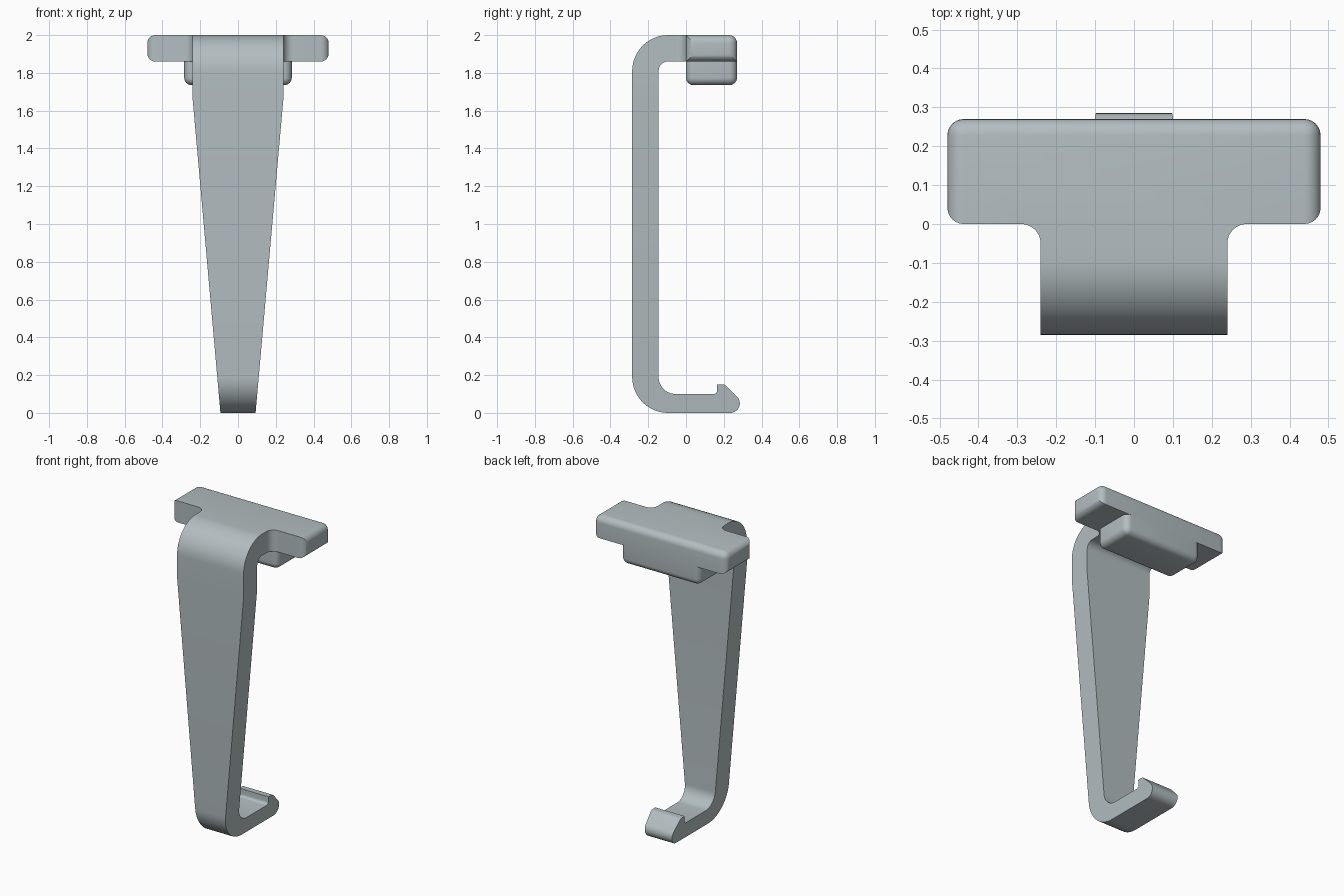
import bpy, bmesh, math

cube = bpy.data.objects.get("Cube")
if cube:
    bpy.data.objects.remove(cube, do_unlink=True)

# Single grey plastic material
COLOUR = (0.45, 0.51, 0.53, 1.0)
grey = bpy.data.materials.new("cool_grey_plastic")
grey.use_nodes = True
grey.diffuse_color = COLOUR
grey.node_tree.nodes["Principled BSDF"].inputs["Base Color"].default_value = COLOUR


def arc(cx, cy, r, start, end, n=10):
    """Points along a circular arc, angles in degrees."""
    angles = [math.radians(start + (end - start) * i / n) for i in range(n + 1)]
    return [(cx + r * math.cos(a), cy + r * math.sin(a)) for a in angles]


def prism(points, offset):
    """Closed prism from 3D outline points and an extrusion vector."""
    bm = bmesh.new()
    face = bm.faces.new([bm.verts.new(p) for p in points])
    new = bmesh.ops.extrude_face_region(bm, geom=[face])["geom"]
    bmesh.ops.translate(bm, vec=offset,
                        verts=[v for v in new if isinstance(v, bmesh.types.BMVert)])
    bmesh.ops.recalc_face_normals(bm, faces=bm.faces)
    return bm


def round_edges(bm, rule, radius):
    """Round every edge whose two end points satisfy the rule."""
    edges = [e for e in bm.edges if rule(e.verts[0].co, e.verts[1].co)]
    bmesh.ops.bevel(bm, geom=edges, offset=radius, segments=6, profile=0.5,
                    affect='EDGES', clamp_overlap=True)


def finish(bm, name):
    bmesh.ops.recalc_face_normals(bm, faces=bm.faces)
    mesh = bpy.data.meshes.new(name)
    bm.to_mesh(mesh)
    bm.free()
    mesh.materials.append(grey)
    obj = bpy.data.objects.new(name, mesh)
    bpy.context.collection.objects.link(obj)
    bpy.ops.object.select_all(action='DESELECT')
    obj.select_set(True)
    bpy.context.view_layer.objects.active = obj
    bpy.ops.object.shade_smooth_by_angle(angle=math.radians(25))
    return obj


# Tapered arm: side profile (y, z) with bent ends and a hooked foot
TAPER_TOP = 1.66
profile = (
    [(-0.05, 2.0)]
    + arc(-0.095, 1.81, 0.19, 90, 180, 14)          # outer top bend
    + arc(-0.095, 0.19, 0.19, 180, 270, 14)         # outer bottom bend
    + arc(0.235, 0.05, 0.05, 270, 405, 12)          # rounded hook nose
    + arc(0.195, 0.125, 0.026, 45, 90, 4)           # hook crest
    + [(0.165, 0.151)]
    + arc(0.147, 0.118, 0.018, 0, -90, 5)           # fillet behind hook
    + arc(-0.055, 0.19, 0.09, 270, 180, 10)         # inner bottom bend
    + arc(-0.095, 1.81, 0.05, 180, 90, 8)           # inner top bend
    + [(-0.05, 1.86)]
)
bm = prism([(-1, y, z) for y, z in profile], (2, 0, 0))
bmesh.ops.bisect_plane(bm, geom=bm.verts[:] + bm.edges[:] + bm.faces[:],
                       plane_co=(0, 0, TAPER_TOP), plane_no=(0, 0, 1))
for v in bm.verts:
    v.co.x *= 0.093 + 0.147 * min(v.co.z / TAPER_TOP, 1.0)
finish(bm, "tapered_arm")

# Crossbar: T-shaped plate with filleted neck
half = [(0.48, 0.27), (0.48, 0.0)] + arc(0.29, -0.05, 0.05, 90, 180, 8)
outline = half + [(-x, y) for x, y in reversed(half)]
bm = prism([(x, y, 1.86) for x, y in outline], (0, 0, 0.14))


def crossbar_edge(a, b):
    at_end = abs(a.x) > 0.479 and abs(b.x) > 0.479 and a.x * b.x > 0
    back_top = min(a.y, b.y) > 0.269 and min(a.z, b.z) > 1.99
    return at_end or back_top


round_edges(bm, crossbar_edge, 0.042)
finish(bm, "crossbar")

# Locating block under the crossbar, rounded on its sides and underside
bm = prism([(-0.285, 0.0, 1.735), (0.285, 0.0, 1.735),
            (0.285, 0.27, 1.735), (-0.285, 0.27, 1.735)], (0, 0, 0.125))
round_edges(bm, lambda a, b: min(a.z, b.z) < 1.74, 0.04)
finish(bm, "locating_block")
